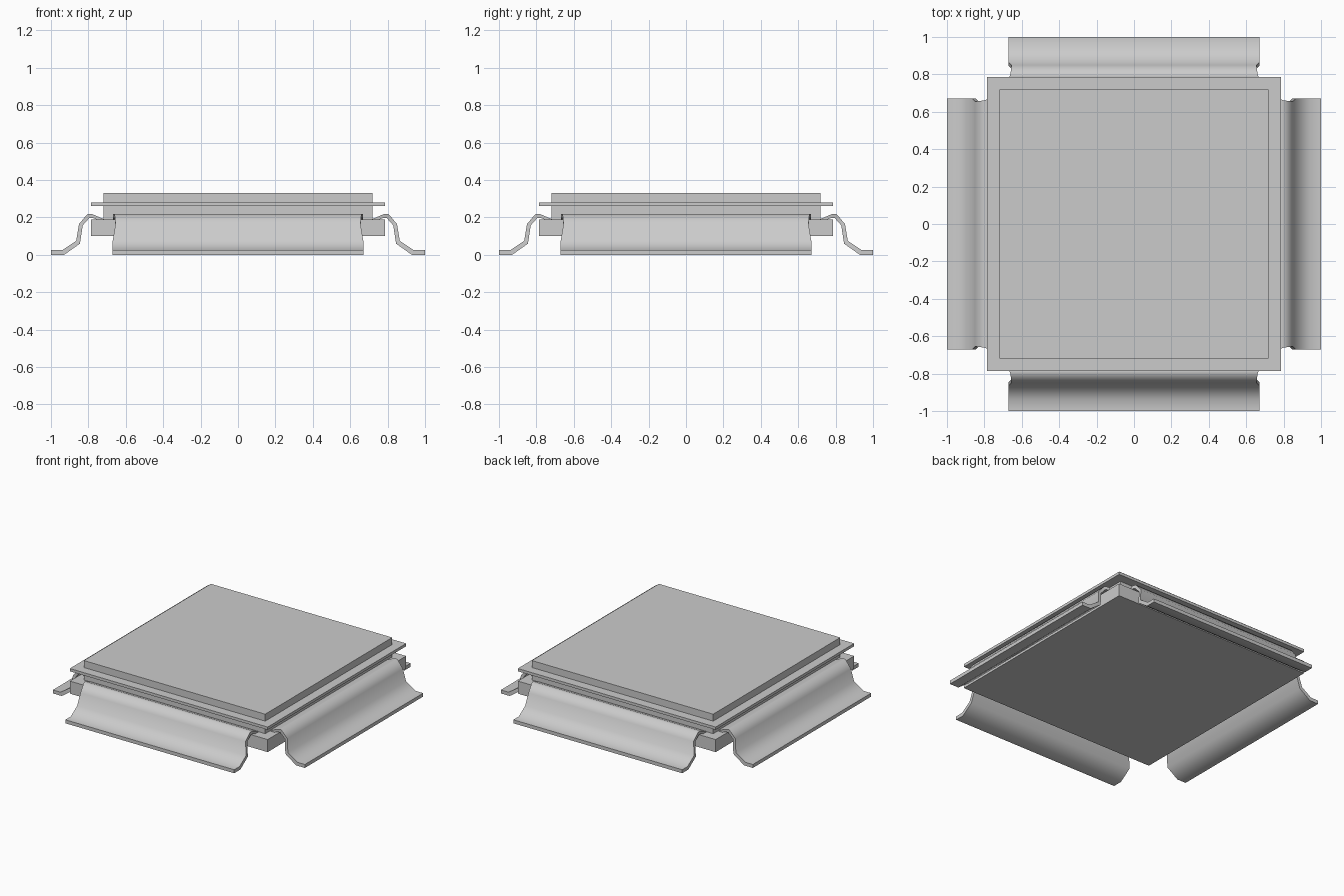
import bpy
import bmesh
from math import radians, pi
from mathutils import Matrix

cube = bpy.data.objects.get("Cube")
if cube:
    bpy.data.objects.remove(cube, do_unlink=True)

grey = bpy.data.materials.new("plain grey")
grey.use_nodes = True
colour = (0.6, 0.6, 0.6, 1)
grey.diffuse_color = colour
grey.node_tree.nodes["Principled BSDF"].inputs["Base Color"].default_value = colour


def finish(name, bm):
    bmesh.ops.recalc_face_normals(bm, faces=bm.faces)
    mesh = bpy.data.meshes.new(name)
    bm.to_mesh(mesh)
    bm.free()
    mesh.materials.append(grey)
    obj = bpy.data.objects.new(name, mesh)
    bpy.context.collection.objects.link(obj)
    return obj


def slab(name, half, bottom, top):
    bm = bmesh.new()
    size = Matrix.Diagonal((2 * half, 2 * half, top - bottom, 1))
    place = Matrix.Translation((0, 0, (bottom + top) / 2))
    bmesh.ops.create_cube(bm, size=1, matrix=place @ size)
    return finish(name, bm)


# Stacked square body
slab("base_slab", 0.785, 0.10, 0.19)
slab("upper_block", 0.72, 0.19, 0.33)
slab("rim_plate", 0.785, 0.26, 0.28)

# Bent sheet section: distance out, outer z, inner distance, inner z, half width
SECTION = [
    (1.00, 0.025, 1.00, 0.000, 0.67),
    (0.94, 0.025, 0.93, 0.000, 0.67),
    (0.865, 0.075, 0.845, 0.060, 0.67),
    (0.850, 0.165, 0.830, 0.158, 0.655),
    (0.805, 0.218, 0.795, 0.197, 0.660),
    (0.780, 0.218, 0.775, 0.197, 0.668),
    (0.715, 0.190, 0.715, 0.172, 0.668),
]


def flange(name, angle):
    bm = bmesh.new()
    rings = []
    for out, top, inner, low, half in SECTION:
        rings.append([bm.verts.new(p) for p in (
            (-half, -out, top), (half, -out, top),
            (half, -inner, low), (-half, -inner, low))])
    for a, b in zip(rings, rings[1:]):
        for i in range(4):
            j = (i + 1) % 4
            bm.faces.new((a[i], a[j], b[j], b[i]))
    bm.faces.new(rings[0])
    bm.faces.new(rings[-1])
    bm.transform(Matrix.Rotation(angle, 4, "Z"))
    obj = finish(name, bm)
    bpy.ops.object.select_all(action="DESELECT")
    obj.select_set(True)
    bpy.context.view_layer.objects.active = obj
    bpy.ops.object.shade_smooth_by_angle(angle=radians(60))


# One flange on each side
for i, side in enumerate(("front", "left", "back", "right")):
    flange(side + "_flange", i * pi / 2)
